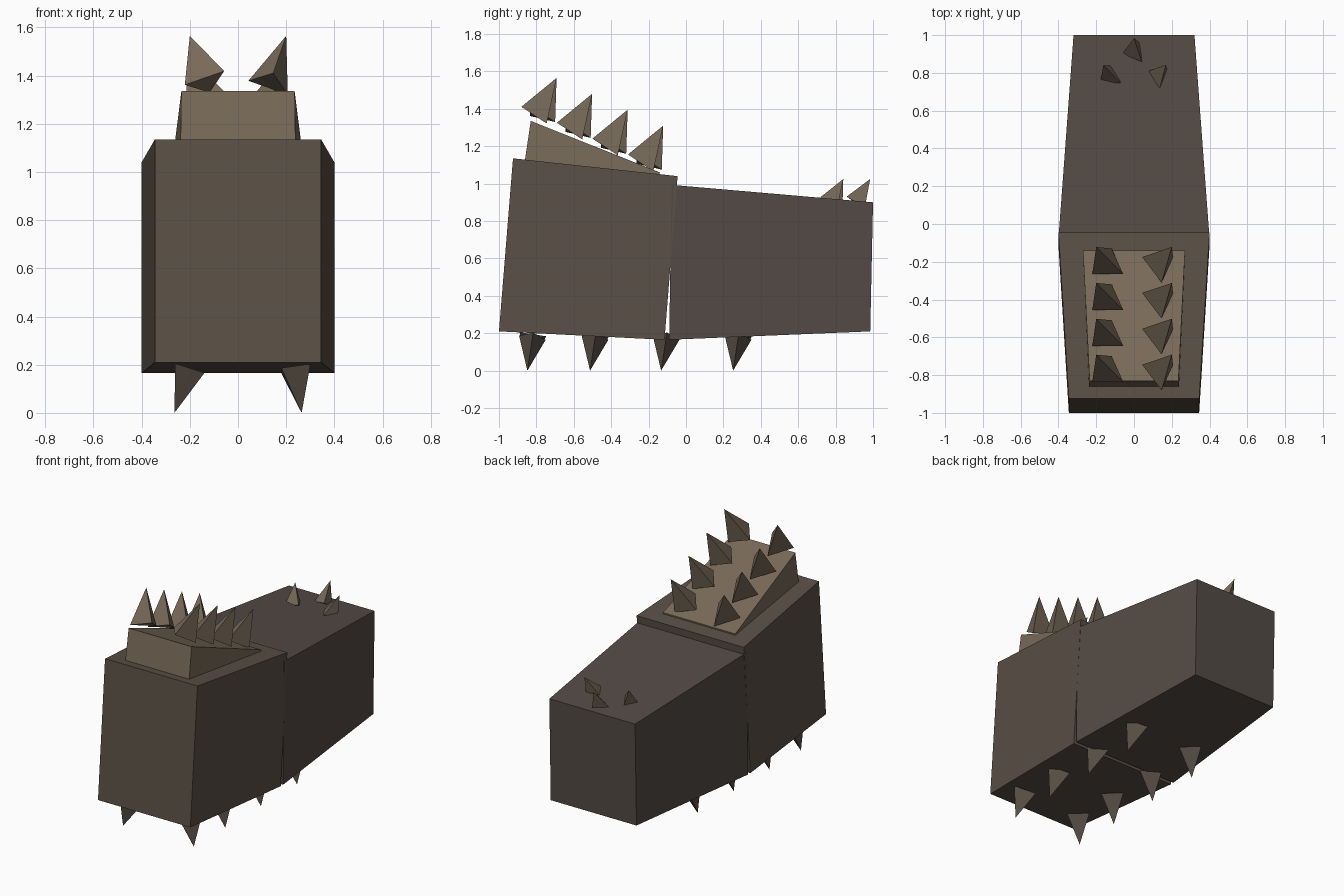
import bpy
from mathutils import Vector, Quaternion
from math import tau

if "Cube" in bpy.data.objects:
    bpy.data.objects.remove(bpy.data.objects["Cube"])


def material(name, rgb):
    m = bpy.data.materials.new(name)
    m.diffuse_color = (*rgb, 1)
    m.use_nodes = True
    m.node_tree.nodes["Principled BSDF"].inputs["Base Color"].default_value = m.diffuse_color
    return m


FRONT = material("dark_brown", (0.102, 0.080, 0.061))
REAR = material("grey_brown", (0.089, 0.070, 0.060))
PALE = material("pale_brown", (0.190, 0.145, 0.100))


def mesh_object(name, verts, faces, mat):
    me = bpy.data.meshes.new(name)
    me.from_pydata(verts, [], faces)
    me.materials.append(mat)
    ob = bpy.data.objects.new(name, me)
    bpy.context.collection.objects.link(ob)
    return ob


def block(name, profile, mat):
    """Tapered box from four side-profile corners (y, z, half width)."""
    verts = [(s * w, y, z) for s in (-1, 1) for y, z, w in profile]
    faces = [(3, 2, 1, 0), (4, 5, 6, 7)]
    faces += [(i, (i + 1) % 4, (i + 1) % 4 + 4, i + 4) for i in range(4)]
    return mesh_object(name, verts, faces, mat)


def spike(name, centre, offset, radius, toward, mat):
    """Three-sided spike; one base corner points toward the given direction."""
    c, off = Vector(centre), Vector(offset)
    axis = off.normalized()
    d = Vector(toward)
    d = (d - axis * d.dot(axis)).normalized() * radius
    base = [c + Quaternion(axis, tau * i / 3) @ d for i in range(3)]
    faces = [(2, 1, 0), (0, 1, 3), (1, 2, 3), (2, 0, 3)]
    return mesh_object(name, base + [c + off], faces, mat)


# Two body halves and the raised wedge
block("front_body", [(-1.0, 0.21, 0.345), (-0.115, 0.165, 0.40),
                     (-0.045, 1.04, 0.40), (-0.925, 1.135, 0.345)], FRONT)
block("rear_body", [(-0.09, 0.165, 0.40), (0.985, 0.21, 0.32),
                    (1.0, 0.90, 0.32), (-0.077, 0.993, 0.40)], REAR)
block("back_wedge", [(-0.88, 1.0, 0.24), (-0.15, 0.95, 0.27),
                     (-0.14, 1.06, 0.27), (-0.83, 1.335, 0.235)], PALE)

# Two rows of spikes along the wedge
for side, label in ((-1, "left"), (1, "right")):
    for i in range(4):
        spike(f"top_spike_{label}_{i + 1}",
              (side * 0.132, -0.79 + 0.19 * i, 1.37 - 0.085 * i),
              (side * 0.068, 0.098, 0.195), 0.1, (0, -side, 0), PALE)

# Small spikes at the tail end
spike("tail_spike_left", (-0.12, 0.777, 0.9), (-0.042, 0.064, 0.125), 0.066, (0, 1, 0), PALE)
spike("tail_spike_right", (0.127, 0.778, 0.9), (0.042, 0.064, 0.125), 0.066, (0, -1, 0), PALE)
spike("tail_spike_middle", (0.005, 0.905, 0.9), (-0.005, 0.08, 0.125), 0.066, (0.5, -0.87, 0), PALE)

# Leg spikes underneath
for side, label in ((-1, "left"), (1, "right")):
    for i, y in enumerate((-0.82, -0.485, -0.105, 0.28)):
        spike(f"leg_spike_{label}_{i + 1}", (side * 0.22, y, 0.185),
              (side * 0.044, -0.028, -0.185), 0.083, (1, 0, 0), FRONT)
